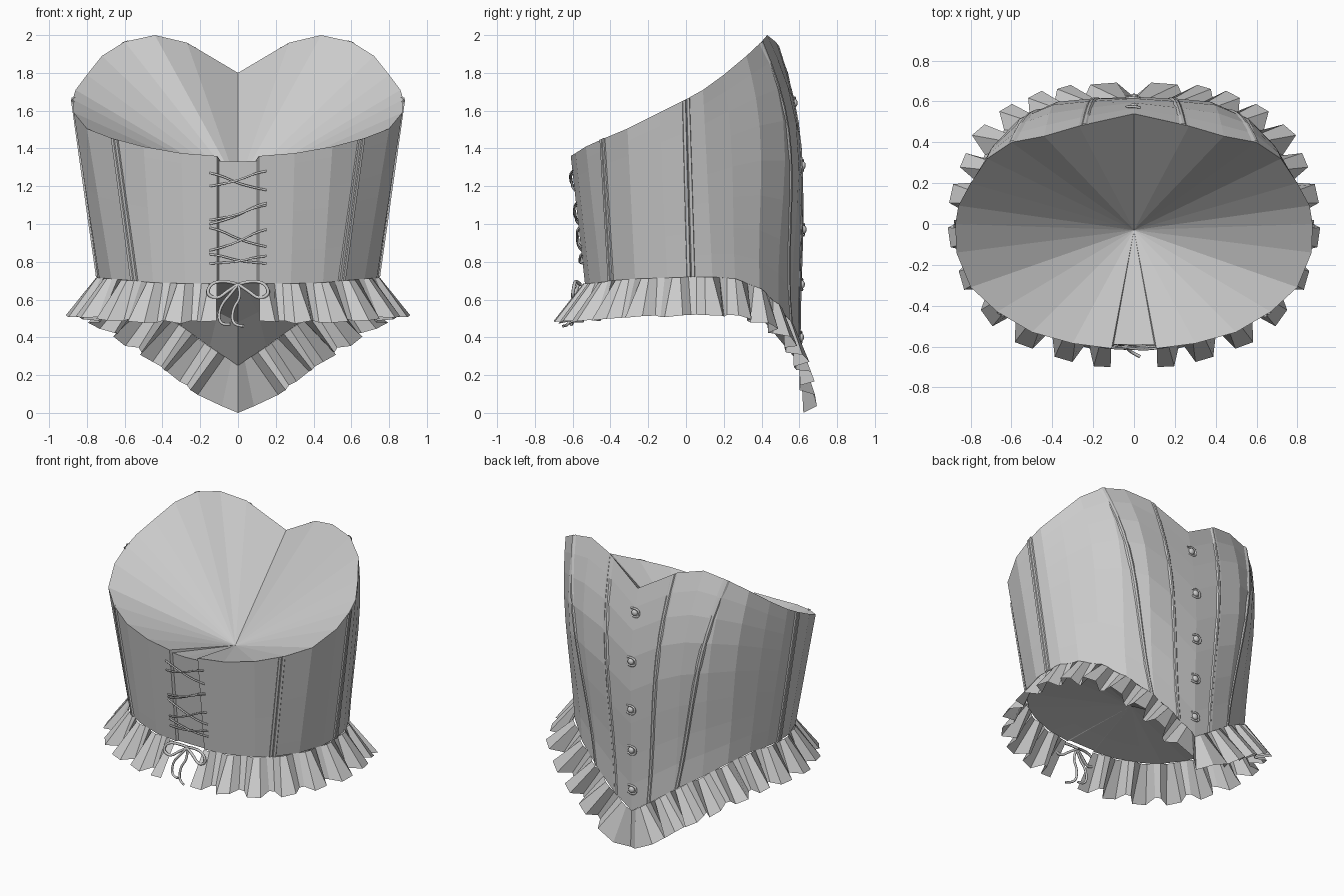
import bpy, bmesh, math, random
from mathutils import Vector as V

if "Cube" in bpy.data.objects:
    bpy.data.objects.remove(bpy.data.objects["Cube"])

random.seed(4)
cloth = bpy.data.materials.new("grey_cloth")
cloth.diffuse_color = (0.6, 0.6, 0.6, 1)
cloth.use_nodes = True
cloth.node_tree.nodes["Principled BSDF"].inputs["Base Color"].default_value = cloth.diffuse_color

# Half outlines from centre of the pointed side round to the laced side
TOP = [V(p) for p in [
    (0, .54, 1.8), (.27, .48, 1.96), (.44, .43, 2.0), (.6, .40, 1.965), (.72, .32, 1.89),
    (.8, .2, 1.79), (.86, .09, 1.71), (.875, 0, 1.66), (.87, -.14, 1.59), (.8, -.31, 1.505),
    (.67, -.43, 1.455), (.5, -.53, 1.41), (.3, -.585, 1.375), (.11, -.61, 1.36),
    (.1, -.59, 1.335), (0, -.59, 1.33)]]
LOW = [V(p) for p in [
    (0, .61, .25), (.15, .6, .35), (.3, .565, .46), (.47, .49, .57), (.6, .39, .66),
    (.68, .26, .71), (.73, .14, .72), (.745, .04, .72), (.735, -.1, .715), (.67, -.27, .71),
    (.56, -.39, .7), (.45, -.45, .69), (.28, -.51, .685), (.11, -.535, .685),
    (.1, -.52, .685), (0, -.52, .685)]]
BULGE = [.055, .085, .115, .09, .05, .02] + [0] * 10


def col(i, t):
    p = LOW[i].lerp(TOP[i], t)
    p.y += BULGE[i] * math.sin(math.pi * t ** 1.6)
    return p


def surf(u, t):
    i = min(int(u), len(TOP) - 2)
    return col(i, t).lerp(col(i + 1, t), u - i)


def make(name, verts, faces, mirror=True):
    bm = bmesh.new()
    for s in ((1, -1) if mirror else (1,)):
        vs = [bm.verts.new((s * v[0], v[1], v[2])) for v in verts]
        for f in faces:
            bm.faces.new([vs[k] for k in (f if s > 0 else f[::-1])])
    bmesh.ops.remove_doubles(bm, verts=bm.verts, dist=1e-4)
    bmesh.ops.recalc_face_normals(bm, faces=bm.faces)
    me = bpy.data.meshes.new(name)
    bm.to_mesh(me)
    bm.free()
    me.materials.append(cloth)
    ob = bpy.data.objects.new(name, me)
    bpy.context.collection.objects.link(ob)
    return ob


def grid(rows):
    n = len(rows[0])
    verts = [v for r in rows for v in r]
    faces = [(a * n + b, a * n + b + 1, (a + 1) * n + b + 1, (a + 1) * n + b)
             for a in range(len(rows) - 1) for b in range(n - 1)]
    return verts, faces


# Body shell; the first row is an inner ring of the underside, gently arched at the point
ts = [0, .12, .25, .4, .55, .7, .82, .92, 1]
N = len(TOP)
low_mid, top_mid = V((0, -.03, .76)), V((0, -.03, 1.2))
inner = []
for p in LOW:
    q = low_mid.lerp(p, .7)
    q.z += .17 * max(0, .7 - p.z)
    inner.append(q)
verts, faces = grid([inner] + [[col(i, t) for i in range(N)] for t in ts])
last = len(ts) * N
verts += [top_mid, low_mid]
for i in range(N - 1):
    faces.append((last + i, last + i + 1, len(verts) - 2))
    faces.append((i + 1, i, len(verts) - 1))
make("corset_body", verts, faces)

# Boning: soft ridges on the pointed side, grooved strips at the sides and laced side
GROOVED = ((-.024, -.01), (-.02, .008), (-.004, .008), (0, .001), (.004, .008), (.02, .008), (.024, -.01))
RIDGE = ((-.022, -.004), (-.008, .006), (.008, .006), (.022, -.004))
for n, (ub, ut, prof) in enumerate([(.85, .9, RIDGE), (2.1, 3.0, RIDGE),
                                    (7.1, 7, GROOVED), (10.1, 10.1, GROOVED)]):
    rows = []
    for k in range(13):
        t = k / 12
        u = ub + (ut - ub) * t
        c = surf(u, t)
        tan = (surf(u + .3, t) - surf(u - .3, t)).normalized()
        out = tan.cross(V((0, 0, 1))).normalized()
        if out.dot(V((c.x, c.y, 0))) < 0:
            out = -out
        rows.append([c + tan * w + out * h for w, h in prof])
    make(f"boning_strip_{n + 1}", *grid(rows))

# Pleated ruffle along the lower edge, open at the lacing
lens = [0]
for a, b in zip(LOW[:13], LOW[1:14]):
    lens.append(lens[-1] + (b - a).length)


def rim(s):
    q = min(abs(s), lens[-1] - 1e-5)
    i = max(k for k in range(13) if lens[k] <= q)
    p = LOW[i].lerp(LOW[i + 1], (q - lens[i]) / (lens[i + 1] - lens[i]))
    return V((-p.x, p.y, p.z)) if s < 0 else p


upper, lower = [], []
M = 50
for k in range(M + 1):
    s = lens[-1] * k / M
    p = rim(s)
    tan = (rim(s + .1) - rim(s - .1)).normalized()
    flat = V((tan.x, tan.y, 0)).normalized()
    out = V((-flat.y, flat.x, 0))
    down = out.cross(tan).normalized()
    if down.z > 0:
        down = -down
    f = min(1, max(0, (p.z - .25) / .4))
    side = (-1, 1, 1, -1)[k % 4]
    skew = (-.008, -.02, .02, .008)[k % 4] if k else 0
    amp = side * (.038 + .005 * f + random.uniform(-.008, .008))
    upper.append(p + out * (.004 + .006 * side))
    lower.append(p + out * (.045 + .08 * f + amp) + tan * skew
                 + down * (.25 - .045 * f + random.uniform(-.008, .008) * (k > 0)))
make("pleated_ruffle", *grid([upper, lower]))


# Cords
def cord(name, pts, r=.008):
    cu = bpy.data.curves.new(name, 'CURVE')
    cu.dimensions = '3D'
    cu.bevel_depth = r
    cu.bevel_resolution = 1
    cu.resolution_u = 5
    sp = cu.splines.new('NURBS')
    sp.points.add(len(pts) - 1)
    for q, p in zip(sp.points, pts):
        q.co = (*p, 1)
    sp.order_u = 3
    sp.use_endpoint_u = True
    tmp = bpy.data.objects.new(name + "_path", cu)
    bpy.context.collection.objects.link(tmp)
    dg = bpy.context.evaluated_depsgraph_get()
    me = bpy.data.meshes.new_from_object(tmp.evaluated_get(dg))
    bpy.data.objects.remove(tmp)
    me.materials.clear()
    me.materials.append(cloth)
    ob = bpy.data.objects.new(name, me)
    bpy.context.collection.objects.link(ob)


def back_y(z):
    return -.535 - .111 * (z - .685)


# Uneven zigzag lacing: (left height, right height) of each cord
for n, (zl, zr) in enumerate([(1.27, 1.18), (1.2, 1.28), (1.0, 1.11), (1.02, 1.1),
                              (.98, .88), (.86, .97), (.84, .79), (.79, .83)]):
    m = (zl + zr) / 2
    cord(f"lace_{n + 1}",
         [(-.15, back_y(zl) + .002, zl), (-.1, back_y(zl) - .012, zl * .8 + m * .2),
          (0, back_y(m) - .008 - .008 * (n % 2), m - .01),
          (.1, back_y(zr) - .012, zr * .8 + m * .2), (.15, back_y(zr) + .002, zr)], .006)

# Bow with two loops and two hanging tails
for s, side in ((1, "right"), (-1, "left")):
    cord(f"bow_loop_{side}", [(0, -.56, .68), (s * .06, -.58, .70), (s * .14, -.59, .69),
                              (s * .17, -.6, .63), (s * .11, -.6, .60),
                              (s * .05, -.58, .65), (0, -.57, .68)], .009)
cord("bow_tail_left", [(0, -.57, .68), (-.03, -.59, .64), (-.1, -.59, .56), (-.1, -.6, .46), (-.04, -.61, .47)])
cord("bow_tail_right", [(0, -.57, .68), (.02, -.59, .62), (-.03, -.6, .55), (-.03, -.62, .46), (.03, -.65, .46)])

# Busk clasps: flattened knob with a small loop
for n, z in enumerate((1.64, 1.31, .97, .68, .4)):
    p = surf(0, (z - .25) / 1.55)
    bm = bmesh.new()
    bmesh.ops.create_uvsphere(bm, u_segments=12, v_segments=8, radius=.022)
    me = bpy.data.meshes.new("busk_knob")
    bm.to_mesh(me)
    bm.free()
    me.materials.append(cloth)
    me.shade_smooth()
    ob = bpy.data.objects.new(f"busk_knob_{n + 1}", me)
    ob.location = p + V((0, .002, 0))
    ob.scale = (1, .7, 1)
    bpy.context.collection.objects.link(ob)
    cord(f"busk_loop_{n + 1}",
         [p + V((x, y, h)) for x, y, h in ((.03, -.004, .024), (0, .003, .032), (-.03, .001, .022),
                                           (-.036, 0, 0), (-.03, .001, -.022), (0, .003, -.032),
                                           (.03, -.004, -.024))], .007)
